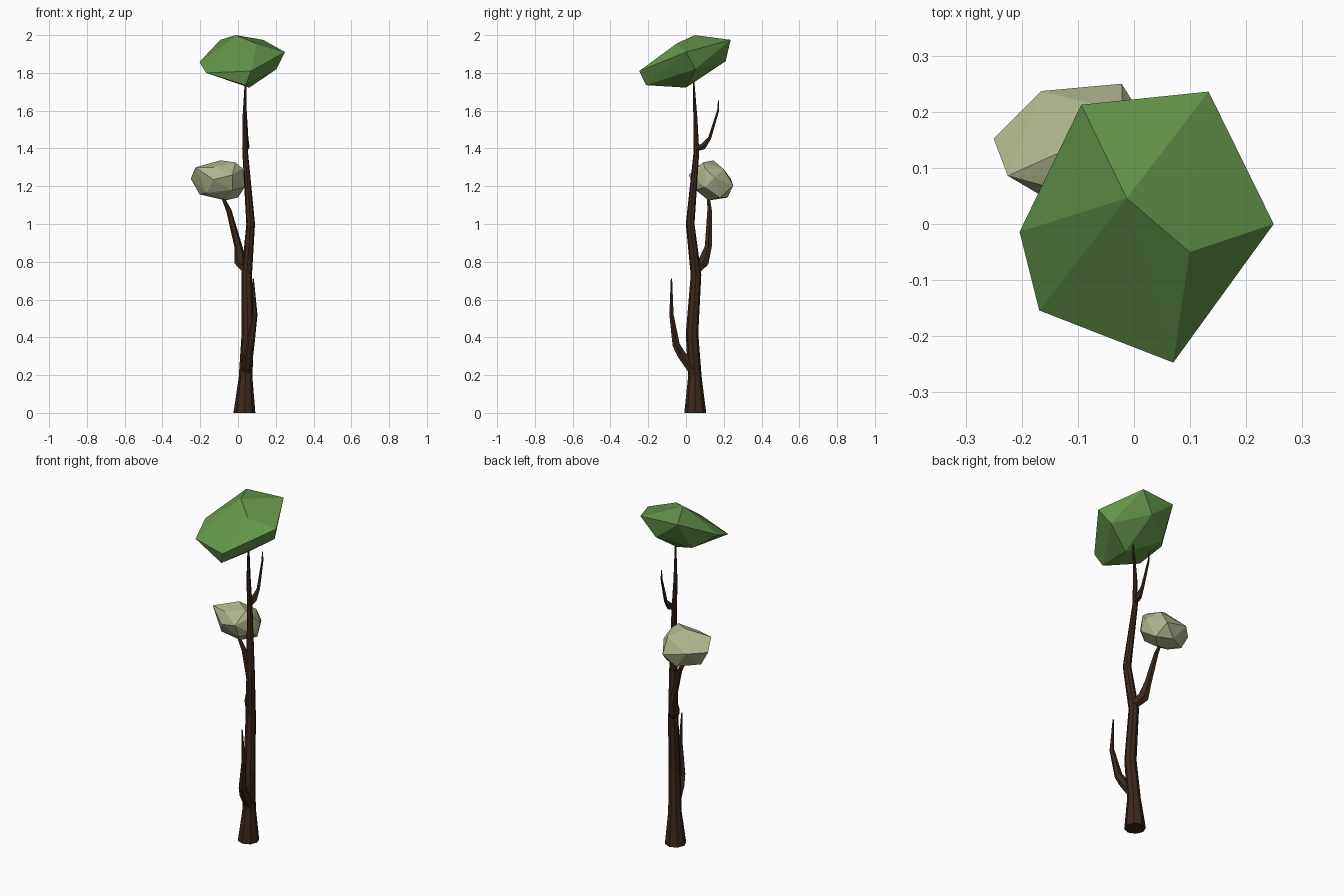
import bpy, bmesh, math
from mathutils import Vector


def material(name, rgb):
    m = bpy.data.materials.new(name)
    m.diffuse_color = (*rgb, 1)
    return m


BARK = material("bark", (0.045, 0.021, 0.012))
GREEN = material("green_leaves", (0.13, 0.31, 0.07))
KHAKI = material("pale_leaves", (0.42, 0.46, 0.26))


def finish(bm, name, mat):
    bmesh.ops.recalc_face_normals(bm, faces=bm.faces[:])
    me = bpy.data.meshes.new(name)
    bm.to_mesh(me)
    bm.free()
    me.materials.append(mat)
    ob = bpy.data.objects.new(name, me)
    bpy.context.collection.objects.link(ob)


def limb(name, path, sides, level=False):
    """Tapered tube through (x, y, z, radius) points."""
    bm = bmesh.new()
    pts = [Vector(p[:3]) for p in path]
    rings = []
    for i, p in enumerate(pts):
        d = (pts[min(i + 1, len(pts) - 1)] - pts[max(i - 1, 0)]).normalized()
        if level:
            d = Vector((0, 0, 1))
        u = (Vector((1, 0, 0)) - d * d.x).normalized()
        v = d.cross(u)
        r = path[i][3]
        rings.append([bm.verts.new(p + r * (u * math.cos(a) + v * math.sin(a)))
                      for a in (2 * math.pi * k / sides for k in range(sides))])
    for a, b in zip(rings, rings[1:]):
        for k in range(sides):
            n = (k + 1) % sides
            bm.faces.new((a[k], a[n], b[n], b[k]))
    bm.faces.new(rings[0][::-1])
    bm.faces.new(rings[-1])
    finish(bm, name, BARK)


def clump(name, points, mat):
    """Faceted foliage: convex hull of a few corner points."""
    bm = bmesh.new()
    for p in points:
        bm.verts.new(p)
    res = bmesh.ops.convex_hull(bm, input=bm.verts[:])
    loose = [v for v in bm.verts if not v.link_faces]
    bmesh.ops.delete(bm, geom=loose, context='VERTS')
    finish(bm, name, mat)


# Trunk
limb("trunk", [
    (0.034, 0.049, 0, 0.058), (0.040, 0.047, 0.19, 0.036),
    (0.052, 0.032, 0.42, 0.033), (0.046, 0.053, 0.73, 0.028),
    (0.067, 0.022, 1.0, 0.023), (0.038, 0.055, 1.38, 0.015),
    (0.034, 0.050, 1.55, 0.011), (0.040, 0.040, 1.76, 0.004)], 8, True)

# Branches
limb("lower_branch", [
    (0.045, 0.035, 0.23, 0.030), (0.055, -0.025, 0.31, 0.026),
    (0.065, -0.052, 0.36, 0.022), (0.09, -0.077, 0.52, 0.013),
    (0.08, -0.077, 0.71, 0.004)], 6)
limb("middle_branch", [
    (0.045, 0.055, 0.76, 0.028), (0.012, 0.092, 0.80, 0.032),
    (0.002, 0.118, 0.88, 0.021), (-0.048, 0.125, 1.07, 0.014),
    (-0.085, 0.118, 1.15, 0.007)], 6)
limb("upper_branch", [
    (0.04, 0.055, 1.40, 0.018), (0.042, 0.09, 1.41, 0.019),
    (0.045, 0.125, 1.455, 0.010), (0.04, 0.17, 1.60, 0.006),
    (0.04, 0.172, 1.655, 0.003)], 6)

# Foliage
clump("top_foliage", [
    (-0.094, 0.2125, 1.975), (0.133, 0.236, 1.975), (0.249, 0, 1.91),
    (0.07, -0.247, 1.81), (-0.169, -0.154, 1.80), (-0.204, -0.014, 1.857),
    (-0.013, 0.046, 2.0), (0.099, -0.05, 1.955), (0.06, 0, 1.722),
    (0.04, -0.212, 1.735), (0.204, 0.05, 1.82), (0.05, 0.21, 1.862),
    (-0.11, 0.10, 1.80)], GREEN)
clump("side_foliage", [
    (-0.25, 0.152, 1.24), (-0.225, 0.086, 1.30), (-0.093, 0.145, 1.337),
    (-0.013, 0.09, 1.326), (0.024, 0.10, 1.295), (0.04, 0.15, 1.247),
    (0.035, 0.10, 1.194), (0, 0.18, 1.14), (-0.066, 0.12, 1.125),
    (-0.204, 0.15, 1.157), (-0.165, 0.237, 1.24), (-0.022, 0.25, 1.204),
    (-0.02, 0.20, 1.29), (-0.09, 0.22, 1.14), (-0.13, 0.03, 1.235),
    (-0.03, 0.015, 1.26), (-0.03, 0.05, 1.18), (-0.13, 0.06, 1.30),
    (-0.165, 0.08, 1.165)], KHAKI)
